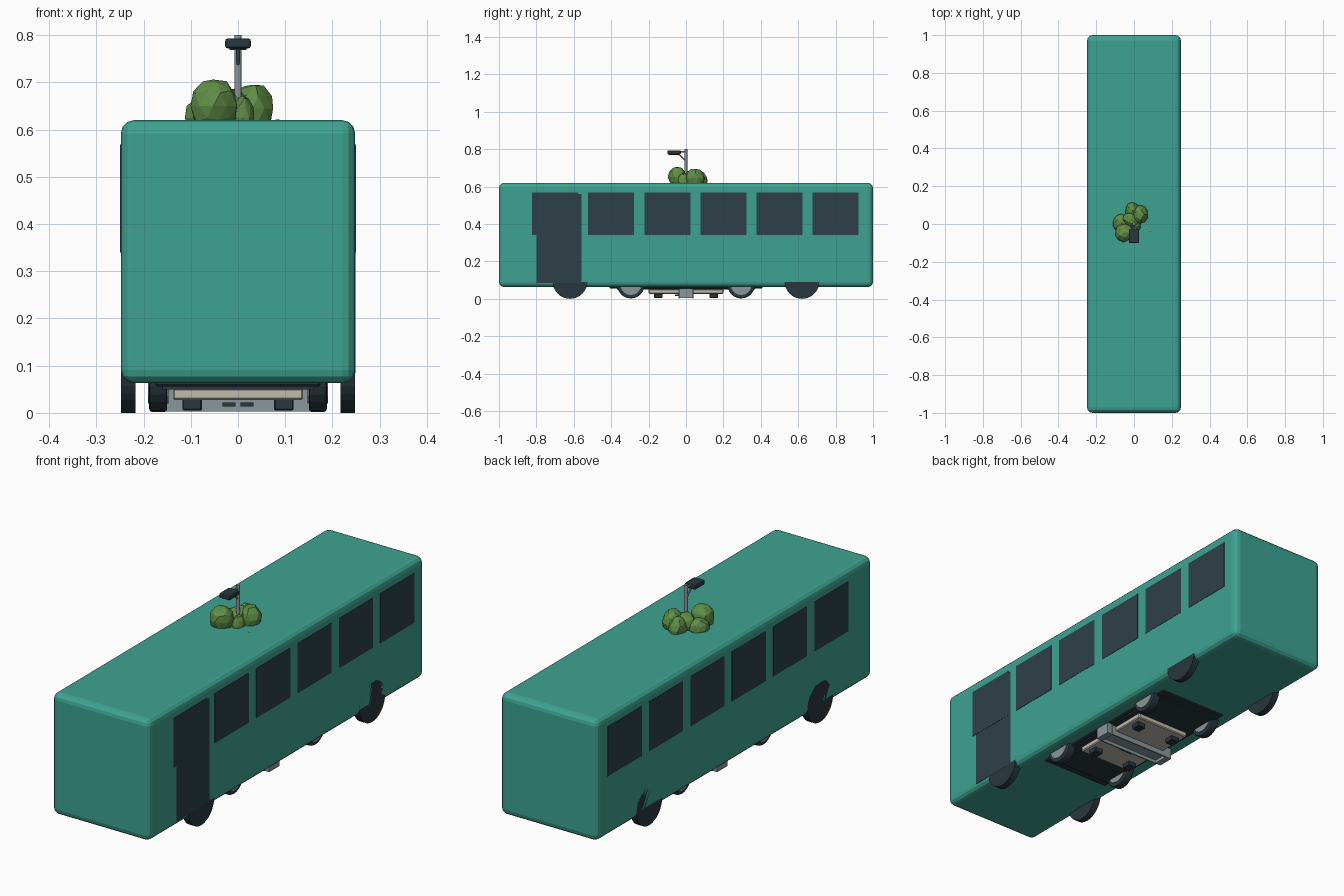
import bpy, bmesh, math, random
from mathutils import Vector, Matrix

if "Cube" in bpy.data.objects:
    bpy.data.objects.remove(bpy.data.objects["Cube"])

random.seed(4)


def material(name, rgb):
    m = bpy.data.materials.new(name)
    m.diffuse_color = (*rgb, 1)
    m.use_nodes = True
    m.node_tree.nodes["Principled BSDF"].inputs["Base Color"].default_value = m.diffuse_color
    return m


TEAL = material("teal paint", (0.048, 0.367, 0.283))
GLASS = material("dark glass", (0.027, 0.051, 0.065))
RUBBER = material("dark rubber", (0.022, 0.038, 0.047))
BEIGE = material("warm white", (0.52, 0.50, 0.43))
METAL = material("grey metal", (0.26, 0.31, 0.33))
LEAF = material("leaf green", (0.115, 0.27, 0.062))
AMBER = material("amber", (0.55, 0.25, 0.05))


def finish(name, bm, mat):
    me = bpy.data.meshes.new(name)
    bm.to_mesh(me)
    bm.free()
    me.materials.append(mat)
    ob = bpy.data.objects.new(name, me)
    bpy.context.collection.objects.link(ob)
    return ob


def box(name, x, y, z, mat, bevel=0.0, segments=2):
    """Box from (min, max) ranges."""
    bm = bmesh.new()
    bmesh.ops.create_cube(bm, size=1)
    for v in bm.verts:
        v.co = Vector([(r[0] + r[1]) / 2 + c * (r[1] - r[0]) for c, r in zip(v.co, (x, y, z))])
    if bevel:
        bmesh.ops.bevel(bm, geom=bm.edges[:], offset=bevel, segments=segments,
                        profile=0.5, affect='EDGES')
    return finish(name, bm, mat)


def rod(name, a, b, r, mat, sides=24, bevel=0.0):
    """Cylinder between two points."""
    a, b = Vector(a), Vector(b)
    d = b - a
    bm = bmesh.new()
    rot = d.to_track_quat('Z', 'Y').to_matrix().to_4x4()
    bmesh.ops.create_cone(bm, cap_ends=True, segments=sides, radius1=r, radius2=r,
                          depth=d.length, matrix=Matrix.Translation((a + b) / 2) @ rot)
    if bevel:
        rim = [e for e in bm.edges if any(len(f.verts) > 4 for f in e.link_faces)]
        bmesh.ops.bevel(bm, geom=rim, offset=bevel, segments=2, profile=0.5, affect='EDGES')
    return finish(name, bm, mat)


def blob(name, pos, size, mat, wobble=0.08):
    """Faceted lump with slightly irregular corners."""
    bm = bmesh.new()
    bmesh.ops.create_icosphere(bm, subdivisions=2, radius=1)
    for v in bm.verts:
        k = 1 + random.uniform(-wobble, wobble)
        v.co = Vector([p + c * s * k for p, c, s in zip(pos, v.co, size)])
    return finish(name, bm, mat)


# Rounded bus body
box("bus_body", (-0.248, 0.248), (-1, 1), (0.063, 0.62), TEAL, 0.028, 3)

# Six side windows on each side
for side, label in ((-1, "left"), (1, "right")):
    x = sorted((side * 0.244, side * 0.2495))
    for i in range(6):
        y = -0.70 + 0.30 * i
        box(f"{label}_window_{i + 1}", x, (y - 0.123, y + 0.123), (0.34, 0.568), GLASS)

# Entrance door flush with the right side
box("entrance_door", (0.24, 0.2485), (-0.80, -0.56), (0.085, 0.56), GLASS)

# Bus wheels and the smaller trolley wheels with hubs
for s, label in ((-1, "left"), (1, "right")):
    for t, end in ((-1, "front"), (1, "rear")):
        y = 0.62 * t
        rod(f"{end}_{label}_bus_wheel", (s * 0.217, y, 0.093), (s * 0.248, y, 0.093),
            0.093, RUBBER, 32)
        y = 0.295 * t
        rod(f"{end}_{label}_inner_tyre", (s * 0.150, y, 0.075), (s * 0.188, y, 0.075),
            0.073, RUBBER, 24, 0.006)
        rod(f"{end}_{label}_inner_hub", (s * 0.147, y, 0.075), (s * 0.191, y, 0.075),
            0.055, METAL, 16)

# Underfloor tray
box("floor_tray", (-0.175, 0.175), (-0.41, 0.41), (0.056, 0.075), RUBBER, 0.004, 1)
box("lower_tray", (-0.16, 0.16), (-0.37, 0.37), (0.050, 0.06), RUBBER)

# Slab with four feet
box("base_slab", (-0.138, 0.138), (-0.20, 0.20), (0.027, 0.052), BEIGE, 0.004, 1)
for sx in (-1, 1):
    for sy in (-1, 1):
        box("slab_foot", (sx * 0.097 - 0.021, sx * 0.097 + 0.021),
            (sy * 0.148 - 0.022, sy * 0.148 + 0.022), (0.005, 0.03), RUBBER, 0.003, 1)

# Cross channel: a web with two side flanges
box("channel_web", (-0.16, 0.16), (-0.038, 0.038), (0.018, 0.024), METAL)
for sy in (-1, 1):
    box("channel_flange", (-0.16, 0.16), sorted((sy * 0.034, sy * 0.04)),
        (0.003, 0.056), METAL)
for sx in (-1, 1):
    box("channel_end", sorted((sx * 0.155, sx * 0.185)), (-0.038, 0.038), (0.004, 0.055), METAL)
    box("small_clip", (sx * 0.019 - 0.014, sx * 0.019 + 0.014), (-0.06, -0.035),
        (0.014, 0.022), RUBBER)

# Shrub made of overlapping lumps
lumps = (
    ((-0.052, -0.045, 0.650), (0.050, 0.050, 0.058)),
    ((-0.068, 0.005, 0.625), (0.045, 0.050, 0.045)),
    ((-0.015, 0.025, 0.640), (0.045, 0.045, 0.050)),
    ((0.010, -0.010, 0.625), (0.024, 0.035, 0.046)),
    ((0.030, 0.050, 0.645), (0.044, 0.050, 0.054)),
    ((-0.008, 0.073, 0.633), (0.040, 0.042, 0.050)),
)
for i, (p, s) in enumerate(lumps):
    blob(f"shrub_lump_{i + 1}", p, s, LEAF)
blob("small_bud", (0.083, -0.036, 0.616), (0.008, 0.008, 0.006), AMBER, 0)

# Lamp post with arm, brace and head
rod("lamp_post", (0, 0, 0.55), (0, 0, 0.80), 0.0075, METAL, 12)
rod("lamp_arm", (0, 0, 0.786), (0, -0.05, 0.786), 0.005, METAL, 10)
rod("lamp_brace", (0, 0, 0.735), (0, -0.04, 0.775), 0.004, METAL, 8)
box("lamp_head", (-0.027, 0.027), (-0.10, -0.028), (0.772, 0.793), RUBBER, 0.005, 2)
box("lamp_lens", (-0.018, 0.018), (-0.09, -0.038), (0.768, 0.773), RUBBER)
